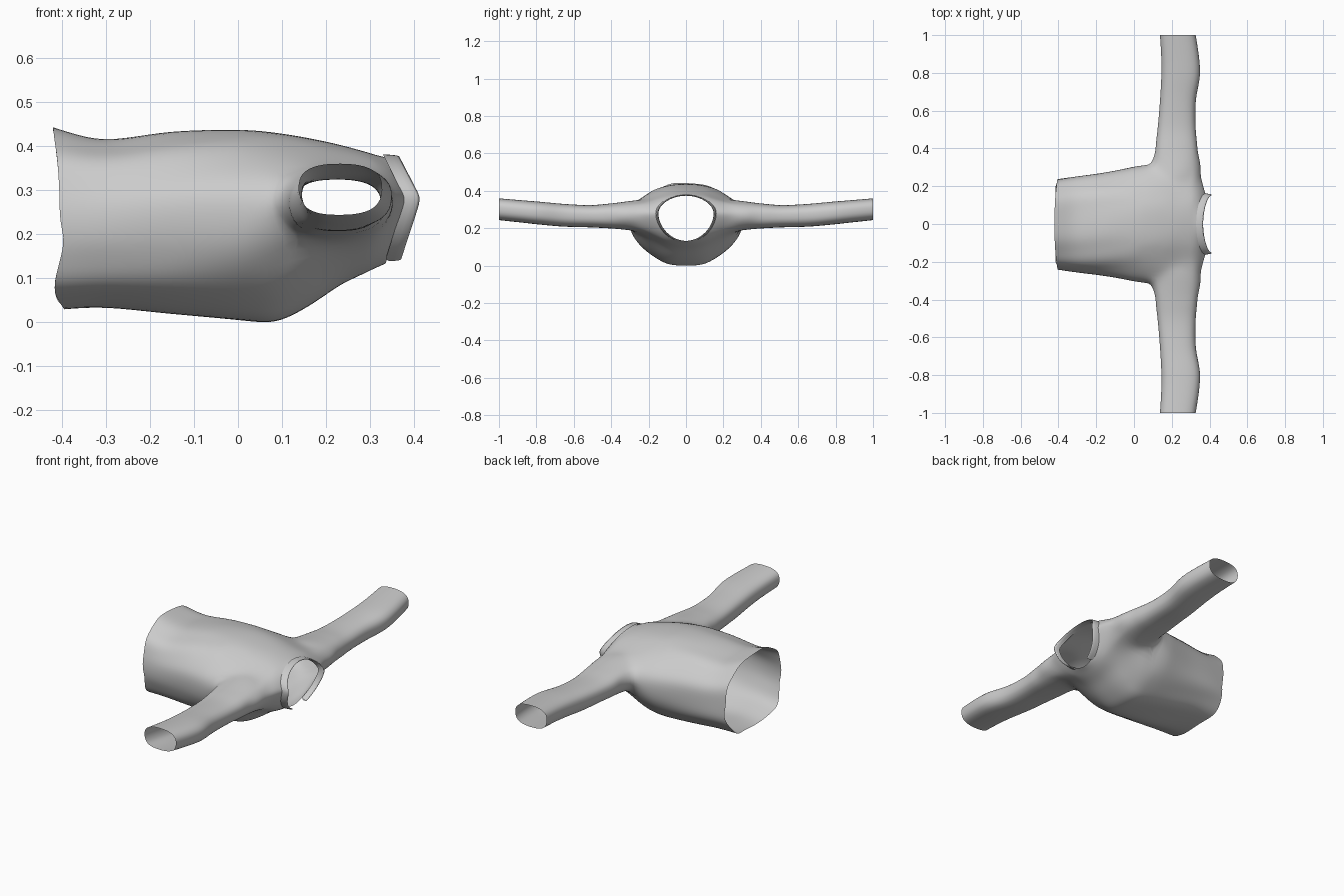
import bpy, bmesh, math
from math import cos, sin, pi, copysign

if "Cube" in bpy.data.objects:
    bpy.data.objects.remove(bpy.data.objects["Cube"])


def catmull(rows, steps):
    """Smoothly interpolate a list of station tuples."""
    out = []
    for i in range(len(rows) - 1):
        a, b = rows[max(i - 1, 0)], rows[i]
        c, d = rows[i + 1], rows[min(i + 2, len(rows) - 1)]
        for s in range(steps):
            t = s / steps
            out.append(tuple(
                0.5 * (2 * q + (r - p) * t + (2 * p - 5 * q + 4 * r - u) * t * t
                       + (3 * q - p - 3 * r + u) * t ** 3)
                for p, q, r, u in zip(a, b, c, d)))
    return out + [rows[-1]]


def spow(v, e):
    return copysign(abs(v) ** e, v)


def finish(bm, name):
    bmesh.ops.recalc_face_normals(bm, faces=bm.faces)
    me = bpy.data.meshes.new(name)
    bm.to_mesh(me)
    bm.free()
    for p in me.polygons:
        p.use_smooth = True
    ob = bpy.data.objects.new(name, me)
    bpy.context.collection.objects.link(ob)
    sub = ob.modifiers.new("smooth", 'SUBSURF')
    sub.levels = sub.render_levels = 1
    return ob


# Torso stations: x centre, x side, half width, shoulder bulge,
# z bottom, z widest, z top, roundness
TORSO = [
    (-0.405, -0.405, 0.240, 0.000, 0.030, 0.23, 0.435, 2.5),
    (-0.30, -0.30, 0.245, 0.010, 0.033, 0.23, 0.413, 2.6),
    (-0.15, -0.15, 0.245, 0.030, 0.017, 0.24, 0.431, 2.6),
    (0.00, 0.00, 0.240, 0.065, 0.003, 0.25, 0.436, 2.6),
    (0.085, 0.09, 0.235, 0.095, 0.000, 0.26, 0.430, 2.5),
    (0.16, 0.17, 0.225, 0.100, 0.035, 0.27, 0.418, 2.4),
    (0.23, 0.26, 0.215, 0.090, 0.082, 0.27, 0.403, 2.2),
    (0.285, 0.34, 0.210, 0.070, 0.109, 0.275, 0.388, 2.1),
    (0.312, 0.37, 0.190, 0.025, 0.122, 0.28, 0.380, 2.0),
    (0.335, 0.385, 0.148, 0.000, 0.132, 0.28, 0.374, 1.9),
]
N, STEPS = 48, 3


def ring_point(st, a):
    xm, xs, w, bulge, zb, zc, zt, p = st
    c, s = cos(a), sin(a)
    u, v = spow(c, 2 / p), spow(s, 2 / p)
    y = w * u + bulge * spow(c, 6)
    z = zc + v * ((zt - zc) if v > 0 else (zc - zb))
    x = xm + (xs - xm) * (1 - abs(v))
    # soft lengthwise folds and a slightly uneven hem
    if x < 0.1:
        f = 0.003 * sin(9 * a + 5 * x) * min(1, (0.1 - x) * 4)
        y += f * c
        z += f * s
    if x < -0.35:
        k = (-0.35 - x) / 0.055
        x += k * (-0.016 * max(s, 0) ** 2 + 0.012 * cos(4 * a) * (s < 0))
        z += k * 0.008 * max(s, 0) ** 6
    return x, y, z


bm = bmesh.new()
stations = catmull(TORSO, STEPS)
rings = [[bm.verts.new(ring_point(st, 2 * pi * j / N)) for j in range(N)]
         for st in stations]

# Armholes: a rectangle of the grid is left open on each side
I0, I1, M = 4 * STEPS, 7 * STEPS, 3


def in_armhole(i, j):
    return I0 <= i < I1 and any((j - c + M) % N < 2 * M for c in (0, N // 2))


for i in range(len(rings) - 1):
    for j in range(N):
        if not in_armhole(i, j):
            k = (j + 1) % N
            bm.faces.new((rings[i][j], rings[i][k], rings[i + 1][k], rings[i + 1][j]))

# Sleeve stations: y, x min, x max, z min, z max
SLEEVE = [
    (0.37, 0.105, 0.343, 0.196, 0.338),
    (0.50, 0.122, 0.328, 0.204, 0.324),
    (0.65, 0.135, 0.328, 0.208, 0.330),
    (0.78, 0.142, 0.350, 0.219, 0.342),
    (0.88, 0.142, 0.346, 0.230, 0.350),
    (1.00, 0.135, 0.328, 0.243, 0.360),
]
fixed = set()
for side, c in ((1, 0), (-1, N // 2)):
    at = lambda i, j: rings[i][(c + side * j) % N]
    loop = ([at(i, -M) for i in range(I0, I1)] + [at(I1, j) for j in range(-M, M)]
            + [at(i, M) for i in range(I1, I0, -1)] + [at(I0, j) for j in range(M, -M, -1)])
    angles = []
    for v in loop:
        a = math.atan2((v.co.z - 0.265) / 0.085, (v.co.x - 0.22) / 0.135)
        angles.append(a)
        v.co = (0.22 + 0.135 * cos(a), side * (0.265 + 0.055 * cos(a) ** 2),
                0.268 + 0.083 * sin(a))
        fixed.add(v)
    prev = loop
    for y, x0, x1, z0, z1 in catmull(SLEEVE, 4):
        ring = []
        for a in angles:
            ring.append(bm.verts.new((
                (x0 + x1) / 2 + (x1 - x0) / 2 * spow(cos(a), 0.8), side * y,
                (z0 + z1) / 2 + (z1 - z0) / 2 * spow(sin(a), 0.8))))
        for n in range(len(ring)):
            m = (n + 1) % len(ring)
            bm.faces.new((prev[n], prev[m], ring[m], ring[n]))
        prev = ring

# Relax the cloth around the shoulders
bm.verts.ensure_lookup_table()
bmesh.ops.delete(bm, geom=[v for v in bm.verts if not v.link_faces], context='VERTS')
relax = [v for v in bm.verts if v not in fixed and not v.is_boundary
         and v.co.x > 0.03 and 0.13 < abs(v.co.y) < 0.42]
for _ in range(4):
    bmesh.ops.smooth_vert(bm, verts=relax, factor=0.5,
                          use_axis_x=True, use_axis_y=True, use_axis_z=True)
finish(bm, "shirt_body")

# Collar: a folded band standing on the neckline, open at the front
bm = bmesh.new()
neck = TORSO[-1]
rows = []
for n in range(37):
    a = math.radians(-66 + 312 * n / 36)
    x, y, z = ring_point(neck, a)
    row = []
    for dx, out in ((-0.002, 1.0), (0.034, 1.01), (0.031, 1.07), (-0.006, 1.10)):
        row.append(bm.verts.new((x + dx, y * out, 0.27 + (z - 0.27) * (1 + (out - 1) * 0.7))))
    rows.append(row)
for p, q in zip(rows, rows[1:]):
    for n in range(3):
        bm.faces.new((p[n], p[n + 1], q[n + 1], q[n]))
finish(bm, "collar")
